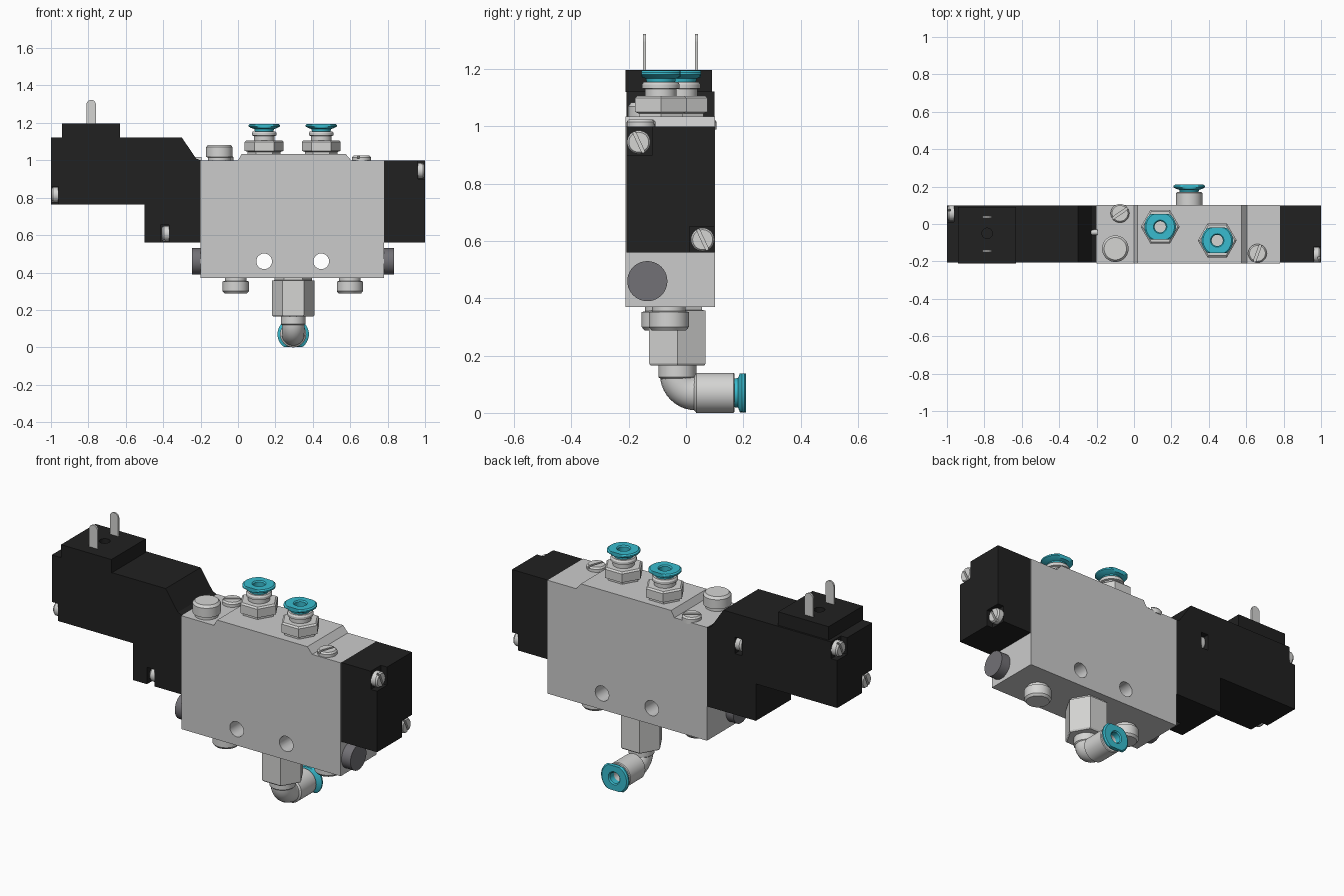
import bpy, bmesh, math
from mathutils import Matrix, Vector

if "Cube" in bpy.data.objects:
    bpy.data.objects.remove(bpy.data.objects["Cube"])


def material(name, rgb):
    m = bpy.data.materials.new(name)
    m.diffuse_color = (*rgb, 1)
    m.use_nodes = True
    m.node_tree.nodes["Principled BSDF"].inputs["Base Color"].default_value = m.diffuse_color
    return m


ALU = material("body_grey", (0.6, 0.6, 0.6))
METAL = material("fitting_grey", (0.66, 0.66, 0.65))
PLUG = material("plug_dark_grey", (0.17, 0.165, 0.18))
BLACK = material("housing_black", (0.015, 0.015, 0.015))
TEAL = material("ring_teal", (0.04, 0.5, 0.62))

R = Matrix.Rotation
AXES = {"+z": Matrix.Identity(4), "-z": R(math.pi, 4, 'X'), "+y": R(-math.pi / 2, 4, 'X'),
        "+x": R(math.pi / 2, 4, 'Y'), "-x": R(-math.pi / 2, 4, 'Y')}


def finish(name, bm, mat, smooth=False):
    bmesh.ops.recalc_face_normals(bm, faces=bm.faces)
    me = bpy.data.meshes.new(name)
    bm.to_mesh(me)
    bm.free()
    ob = bpy.data.objects.new(name, me)
    bpy.context.collection.objects.link(ob)
    me.materials.append(mat)
    if smooth:
        soften(ob)
    return ob


def select(ob):
    bpy.ops.object.select_all(action='DESELECT')
    ob.select_set(True)
    bpy.context.view_layer.objects.active = ob


def soften(ob):
    select(ob)
    bpy.ops.object.shade_smooth_by_angle(angle=math.radians(32))


def lathe(name, profile, loc, axis, mat, n=40, clip=None, caps=True):
    """Revolve (radius, height) points around an axis; clip flattens two sides."""
    bm = bmesh.new()
    rings = []
    for r, h in profile:
        ring = []
        for i in range(n):
            a = 2 * math.pi * i / n
            x, y = r * math.cos(a), r * math.sin(a)
            if clip:
                y = max(-clip, min(clip, y))
            ring.append(bm.verts.new((x, y, h)))
        rings.append(ring)
    for a, b in zip(rings, rings[1:]):
        for i in range(n):
            j = (i + 1) % n
            bm.faces.new((a[i], a[j], b[j], b[i]))
    if caps:
        bm.faces.new(rings[0])
        bm.faces.new(rings[-1])
    bm.transform(Matrix.Translation(loc) @ AXES[axis])
    return finish(name, bm, mat, n > 8)


def extrude_xz(name, pts, y0, y1, mat):
    """Extrude a front-view outline through the depth."""
    bm = bmesh.new()
    face = bm.faces.new([bm.verts.new((x, y0, z)) for x, z in pts])
    out = bmesh.ops.extrude_face_region(bm, geom=[face])
    verts = [v for v in out["geom"] if isinstance(v, bmesh.types.BMVert)]
    bmesh.ops.translate(bm, verts=verts, vec=(0, y1 - y0, 0))
    return finish(name, bm, mat)


def box(name, lo, hi, mat):
    return extrude_xz(name, [(lo[0], lo[2]), (hi[0], lo[2]), (hi[0], hi[2]), (lo[0], hi[2])],
                      lo[1], hi[1], mat)


def carve(ob, cutter):
    cutter.hide_render = True
    mod = ob.modifiers.new("cut", 'BOOLEAN')
    mod.operation, mod.solver, mod.object = 'DIFFERENCE', 'EXACT', cutter
    select(ob)
    bpy.ops.object.modifier_apply(modifier=mod.name)
    bpy.data.objects.remove(cutter)


def screw(name, loc, axis, r=0.041, h=0.035, turn=25):
    """Slotted screw head, loc is the underside centre."""
    ob = lathe(name, [(r, 0), (r, h * 0.75), (r * 0.85, h)], loc, axis, METAL, 28)
    bm = bmesh.new()
    bmesh.ops.create_cube(bm, size=1)
    bm.transform(Matrix.Translation(loc) @ AXES[axis] @ R(math.radians(turn), 4, 'Z')
                 @ Matrix.Translation((0, 0, h)) @ Matrix.Diagonal((r * 3, r * 0.25, h * 0.9, 1)))
    carve(ob, finish("slot_cutter", bm, METAL))


def release_ring(name, loc, axis):
    lathe(name, [(0.03, 0), (0.05, 0), (0.052, 0.012), (0.07, 0.018), (0.084, 0.026), (0.084, 0.034),
                 (0.076, 0.04), (0.036, 0.04), (0.03, 0.034), (0.03, 0)],
          loc, axis, TEAL, 48, clip=0.068, caps=False)


# Valve body with raised top land and two through holes
body = extrude_xz("valve_body", [(-0.2, 0.37), (0.78, 0.37), (0.78, 1.0), (0.605, 1.0), (0.575, 1.035),
                                 (0.02, 1.035), (-0.0, 1.0), (-0.2, 1.0)], -0.212, 0.102, ALU)
for x in (0.14, 0.445):
    carve(body, lathe("hole_cutter", [(0.042, -0.5), (0.042, 0.5)], (x, 0, 0.46), "+y", ALU, 32))
soften(body)

# Solenoid housing, connector block and end cap
solenoid = extrude_xz("solenoid_housing", [(-1, 0.765), (-0.5, 0.765), (-0.5, 0.56), (-0.2, 0.56),
                                           (-0.2, 1.0), (-0.225, 1.01), (-0.3, 1.122), (-1, 1.122)],
                      -0.207, 0.1, BLACK)
end_cap = box("end_cap", (0.78, -0.207, 0.56), (1.0, 0.1, 1.0), BLACK)
block = box("connector_block", (-0.94, -0.212, 1.12), (-0.63, 0.09, 1.197), BLACK)
carve(block, lathe("hole_cutter", [(0.028, 0), (0.028, 0.1)], (-0.785, -0.05, 1.16), "+z", BLACK, 24))

# Screw pockets: part, x range, screw y, screw z, head direction
F, B = -0.165, 0.058
for i, (ob, x0, x1, y, z, axis) in enumerate((
        (end_cap, 0.962, 1.1, F, 0.945, "+x"), (end_cap, 0.962, 1.1, B, 0.605, "+x"),
        (solenoid, -1.1, -0.962, F, 0.815, "-x"), (solenoid, -1.1, -0.962, B, 1.075, "-x"),
        (solenoid, -0.415, -0.37, F, 0.608, "-x"), (solenoid, -0.415, -0.37, B, 0.945, "-x"))):
    y0, y1 = (-0.3, y + 0.046) if y < 0 else (y - 0.046, 0.3)
    z0, z1 = z - 0.046, z + 0.046
    if i in (0, 3):
        z1 += 0.1      # upper corners open upward
    elif i != 5:
        z0 -= 0.1      # lower corners open downward
    carve(ob, box("pocket_cutter", (x0, y0, z0), (x1, y1, z1), BLACK))
    screw(f"housing_screw_{i + 1}", (x0 if axis == "+x" else x1, y, z), axis)

# Electrical contact blades with rounded tips
for i, y in enumerate((-0.145, 0.037)):
    tip = [(-0.785 + 0.026 * math.cos(a), 1.297 + 0.026 * math.sin(a))
           for a in (math.pi * k / 8 for k in range(9))]
    extrude_xz(f"contact_blade_{i + 1}", [(-0.811, 1.17), (-0.759, 1.17)] + tip, y - 0.005, y + 0.005, METAL)

# Body top screws, manual override button and small pin
screw("top_screw_left", (-0.075, 0.057, 0.99), "+z", 0.05, 0.035, 35)
screw("top_screw_right", (0.66, -0.157, 0.99), "+z", 0.05, 0.035, 70)
lathe("override_button", [(0.06, 0), (0.06, 0.015), (0.071, 0.018), (0.071, 0.07), (0.06, 0.083)],
      (-0.1, -0.132, 1.0), "+z", METAL)
lathe("locating_pin", [(0.015, 0), (0.015, 0.04)], (-0.235, -0.045, 1.003), "+x", METAL, 16)

# Side plugs
lathe("side_plug_left", [(0.07, 0), (0.07, 0.05)], (-0.195, -0.135, 0.46), "-x", PLUG)
lathe("side_plug_right", [(0.07, 0), (0.07, 0.06)], (0.775, -0.135, 0.46), "+x", PLUG)

# Exhaust silencers under the body
for i, (x, y) in enumerate(((-0.012, -0.085), (0.598, -0.06))):
    lathe(f"exhaust_silencer_{i + 1}", [(0.058, 0), (0.058, 0.015), (0.07, 0.018), (0.07, 0.07), (0.06, 0.082)],
          (x, y, 0.37), "-z", METAL)

# Straight push-in fittings on top
for i, (x, y) in enumerate(((0.14, -0.015), (0.445, -0.088))):
    lathe(f"fitting_hex_{i + 1}", [(0.088, 0), (0.088, 0.012), (0.104, 0.018), (0.104, 0.066), (0.094, 0.074)],
          (x, y, 1.033), "+z", METAL, 6)
    lathe(f"fitting_sleeve_{i + 1}", [(0.055, 0), (0.055, 0.03), (0.066, 0.033), (0.066, 0.046),
                                      (0.06, 0.055), (0.03, 0.055), (0.03, 0.01)],
          (x, y, 1.1), "+z", METAL)
    release_ring(f"release_ring_{i + 1}", (x, y, 1.155), "+z")

# Elbow fitting underneath: hex, bend, sleeve and ring
X, Y = 0.295, -0.03
lathe("elbow_hex", [(0.1, 0), (0.1, 0.012), (0.114, 0.014), (0.114, 0.198), (0.108, 0.206)],
      (X, Y, 0.371), "-z", METAL, 6)
lathe("elbow_collar", [(0.066, 0), (0.066, 0.045), (0.055, 0.055)], (X, Y, 0.17), "-z", METAL)
path = [(Y, 0.16)] + [(0.035 - 0.065 * math.cos(a), 0.135 - 0.065 * math.sin(a))
                      for a in (math.pi / 2 * k / 10 for k in range(11))] + [(0.06, 0.07)]
curve = bpy.data.curves.new("elbow_bend", 'CURVE')
curve.dimensions, curve.bevel_depth, curve.bevel_resolution, curve.use_fill_caps = '3D', 0.061, 8, True
spline = curve.splines.new('POLY')
spline.points.add(len(path) - 1)
for p, (y, z) in zip(spline.points, path):
    p.co = (X, y, z, 1)
curve.materials.append(METAL)
bend = bpy.data.objects.new("elbow_bend", curve)
bpy.context.collection.objects.link(bend)
select(bend)
bpy.ops.object.convert(target='MESH')
soften(bpy.context.view_layer.objects.active)
lathe("elbow_sleeve", [(0.06, 0), (0.07, 0.008), (0.07, 0.138), (0.066, 0.142), (0.03, 0.142), (0.03, 0.05)],
      (X, 0.028, 0.07), "+y", METAL)
release_ring("elbow_release_ring", (X, 0.17, 0.07), "+y")
